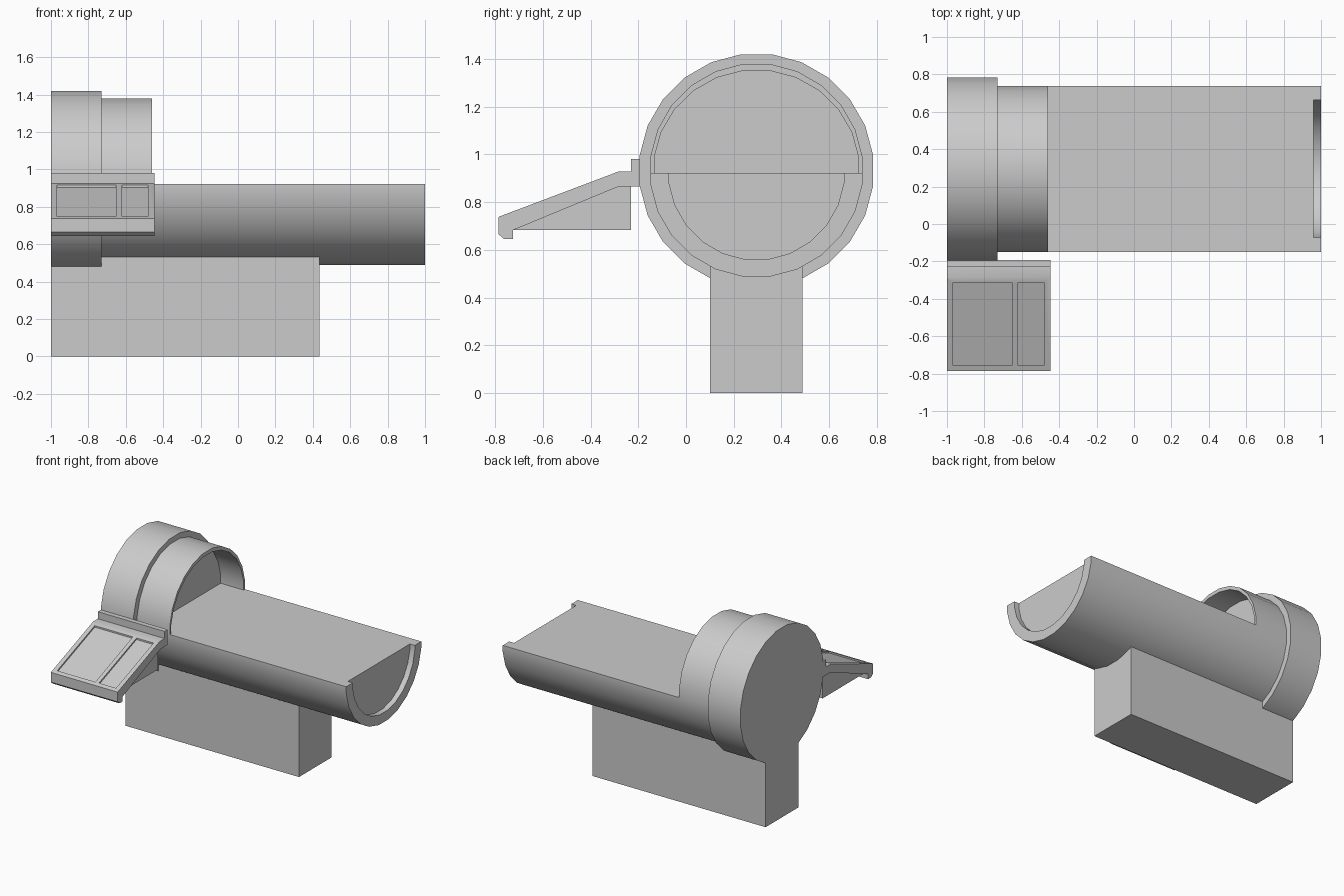
import bpy, bmesh, math

if "Cube" in bpy.data.objects:
    bpy.data.objects.remove(bpy.data.objects["Cube"])

CY, CZ, BED = 0.295, 0.932, 0.922   # tunnel axis and bed height
STEP = math.radians(15)             # 24-sided rounds


def prism(name, profile, x0, x1):
    """Extrude a (y, z) profile along x, smooth with sharp edges kept."""
    bm = bmesh.new()
    face = bm.faces.new([bm.verts.new((x0, y, z)) for y, z in profile])
    new = bmesh.ops.extrude_face_region(bm, geom=[face])['geom']
    bmesh.ops.translate(bm, vec=(x1 - x0, 0, 0),
                        verts=[v for v in new if isinstance(v, bmesh.types.BMVert)])
    bmesh.ops.recalc_face_normals(bm, faces=bm.faces)
    me = bpy.data.meshes.new(name)
    bm.to_mesh(me)
    bm.free()
    me.polygons.foreach_set("use_smooth", [True] * len(me.polygons))
    me.set_sharp_from_angle(angle=math.radians(30))
    ob = bpy.data.objects.new(name, me)
    bpy.context.collection.objects.link(ob)
    return ob


def half(ry, rz, sign):
    """Half of a 24-gon above (+1) or below (-1) bed height; ry, rz are flat-to-centre."""
    k = 1 / math.cos(STEP / 2)
    arc = [(CY + ry * k * math.cos((i + 0.5) * STEP),
            CZ + sign * rz * k * math.sin((i + 0.5) * STEP)) for i in range(12)]
    return [(CY + ry, BED)] + arc + [(CY - ry, BED)]


# Large end ring
prism("end_ring", half(0.489, 0.487, 1)[1:-1] + half(0.489, 0.487, -1)[-2:0:-1], -1, -0.73)

# Half-round bed with a hollow end lip
outer_low = half(0.444, 0.444, -1)
prism("bed", outer_low, -0.73, 0.96)
prism("bed_end_lip", outer_low + half(0.367, 0.372, -1)[::-1], 0.96, 1.0)

# Arched hood, closed at the back
outer_up = half(0.444, 0.446, 1)
prism("hood_back", outer_up, -0.73, -0.65)
prism("hood_arch", outer_up + half(0.428, 0.418, 1)[::-1], -0.65, -0.46)

# Pedestal
prism("pedestal", [(0.1, 0), (0.487, 0), (0.487, 0.535), (0.1, 0.535)], -1, 0.435)

# Sloped control panel and its support wedge
panel = prism("control_panel", [
    (-0.193, 0.98), (-0.23, 0.98), (-0.23, 0.927), (-0.285, 0.927),
    (-0.785, 0.738), (-0.785, 0.665), (-0.762, 0.645), (-0.725, 0.645),
    (-0.725, 0.682), (-0.28, 0.866), (-0.193, 0.866)], -1, -0.447)
prism("panel_support", [(-0.725, 0.682), (-0.23, 0.682), (-0.23, 0.866), (-0.28, 0.866)],
      -0.97, -0.5)

# Recessed screens in the panel slope
def slope(y, off):
    return (y, 0.738 + (y + 0.785) * 0.378 + off)

for name, x0, x1 in (("screen_cutter", -0.967, -0.651), ("keypad_cutter", -0.621, -0.48)):
    cutter = prism(name, [slope(-0.757, -0.012), slope(-0.313, -0.012),
                          slope(-0.313, 0.05), slope(-0.757, 0.05)], x0, x1)
    cutter.hide_render = True
    cutter.hide_set(True)
    mod = panel.modifiers.new(name, 'BOOLEAN')
    mod.operation = 'DIFFERENCE'
    mod.solver = 'EXACT'
    mod.object = cutter
